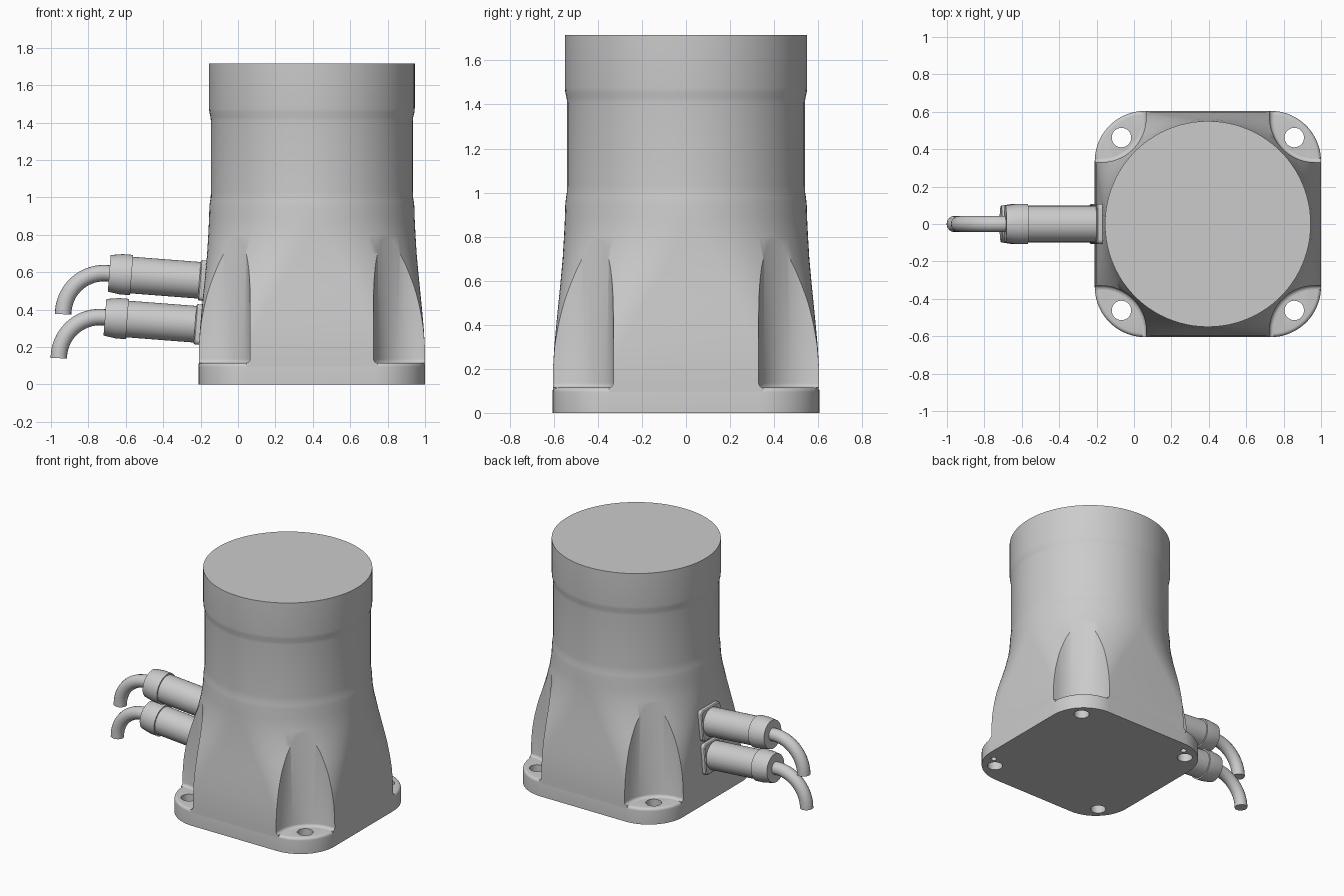
import bpy
import math
from mathutils import Matrix, Vector

if "Cube" in bpy.data.objects:
    bpy.data.objects.remove(bpy.data.objects["Cube"], do_unlink=True)

CX = 0.395          # housing centre
HOLE = 0.462        # bolt hole offset from the housing centre

grey = bpy.data.materials.new("light_grey")
grey.use_nodes = True
grey.diffuse_color = (0.6, 0.6, 0.6, 1)
grey.node_tree.nodes["Principled BSDF"].inputs["Base Color"].default_value = (0.6, 0.6, 0.6, 1)


def rounded_square(w, c, z, n):
    """Ring of half width w with corner radius c (c = w gives a circle)."""
    c = min(c, w * 0.998)
    ring = []
    for q in range(4):
        mid = math.pi / 4 + q * math.pi / 2
        ox = math.copysign(w - c, math.cos(mid))
        oy = math.copysign(w - c, math.sin(mid))
        for i in range(n):
            a = (q + i / (n - 1)) * math.pi / 2
            ring.append((ox + c * math.cos(a), oy + c * math.sin(a), z))
    return ring


def loft(name, sections, matrix, n=20):
    """Skin a stack of (z, half width, corner radius) sections."""
    verts, faces = [], []
    for z, w, c in sections:
        verts += rounded_square(w, c, z, n)
    m = 4 * n
    for s in range(len(sections) - 1):
        for i in range(m):
            j = (i + 1) % m
            faces.append((s * m + i, s * m + j, (s + 1) * m + j, (s + 1) * m + i))
    faces.append(tuple(reversed(range(m))))
    faces.append(tuple(range(len(verts) - m, len(verts))))
    mesh = bpy.data.meshes.new(name)
    mesh.from_pydata(verts, [], faces)
    mesh.materials.append(grey)
    obj = bpy.data.objects.new(name, mesh)
    obj.matrix_world = matrix
    bpy.context.collection.objects.link(obj)
    return obj


def activate(obj):
    bpy.ops.object.select_all(action='DESELECT')
    obj.select_set(True)
    bpy.context.view_layer.objects.active = obj


def smooth(obj):
    activate(obj)
    bpy.ops.object.shade_smooth_by_angle(angle=math.radians(32))


def cut(obj, cutters):
    for cutter in cutters:
        cutter.hide_render = True
        mod = obj.modifiers.new("cut", 'BOOLEAN')
        mod.operation = 'DIFFERENCE'
        mod.solver = 'EXACT'
        mod.object = cutter
        activate(obj)
        bpy.ops.object.modifier_apply(modifier=mod.name)
        bpy.data.objects.remove(cutter, do_unlink=True)


def at(x, y, z=0):
    return Matrix.Translation((x, y, z))


corners = [(sx, sy) for sx in (-1, 1) for sy in (-1, 1)]

# Mounting flange with rounded top edge, bolt holes and two dowel holes
fillet = [(0.095 + 0.02 * math.sin(a), 0.585 + 0.02 * math.cos(a), 0.25 + 0.02 * math.cos(a))
          for a in (i * math.pi / 10 for i in range(6))]
flange = loft("mounting_flange", [(0, 0.605, 0.27)] + fillet, at(CX, 0))
drills = [loft("bolt_cutter", [(-0.1, 0.052, 0.052), (0.3, 0.052, 0.052)],
               at(CX + sx * HOLE, sy * HOLE), 10) for sx, sy in corners]
drills += [loft("dowel_cutter", [(-0.1, 0.02, 0.02), (0.06, 0.02, 0.02)],
                at(CX + x, y), 6) for x, y in ((-0.393, 0.53), (0.53, -0.393))]
cut(flange, drills)
smooth(flange)

# Housing: rounded square foot blending into a stepped cylinder
housing = loft("housing", [
    (0.095, 0.605, 0.27), (0.2, 0.604, 0.28), (0.3, 0.598, 0.30), (0.4, 0.589, 0.34),
    (0.5, 0.579, 0.385), (0.6, 0.569, 0.44), (0.7, 0.56, 0.49), (0.8, 0.554, 0.53),
    (0.88, 0.55, 0.546), (0.95, 0.548, 0.548), (0.975, 0.545, 0.545), (1.0, 0.541, 0.541),
    (1.03, 0.54, 0.54), (1.41, 0.54, 0.54), (1.43, 0.542, 0.542), (1.455, 0.548, 0.548),
    (1.475, 0.55, 0.55), (1.715, 0.55, 0.55)], at(CX, 0), 24)

# Corner pockets above the bolt holes, flared into the flange at the floor
POCKET = 0.33       # inner wall offset from the housing centre
pocket_cutters = []
for sx, sy in corners:
    sections = [(0.0, 0.48, 0.22)]
    sections += [(0.115 + 0.02 * (1 - math.cos(a)), 0.48 + 0.02 * math.sin(a), 0.22 + 0.02 * math.sin(a))
                 for a in (i * math.pi / 8 for i in range(5))]
    sections.append((1.2, 0.5, 0.24))
    pocket_cutters.append(loft("pocket_cutter", sections,
                               at(CX + sx * (POCKET + 0.5), sy * (POCKET + 0.5))))
cut(housing, pocket_cutters)
smooth(housing)

# Two cable connectors on the right side, tilted slightly upward
axis = Vector((-1, 0, 0.077)).normalized()
tilt = axis.to_track_quat('Z', 'Y').to_matrix().to_4x4()
for level, dx, dz in (("upper", 0, 0), ("lower", -0.023, -0.235)):
    base = at(-0.185 + dx, 0, 0.555 + dz) @ tilt
    plate = loft(level + "_connector_plate", [(-0.04, 0.108, 0.025), (0.016, 0.108, 0.025),
                                              (0.022, 0.102, 0.02)], base, 6)
    smooth(plate)
    plug = loft(level + "_connector", [(0, 0.098, 0.098), (0.385, 0.098, 0.098),
                                       (0.385, 0.108, 0.108), (0.44, 0.108, 0.108),
                                       (0.505, 0.098, 0.098)], base, 14)
    smooth(plug)

    # Cable bending down out of the connector
    path = [(-0.66, 0.592)] + [
        (-0.715 - 0.22 * math.sin(a), 0.375 + 0.22 * math.cos(a))
        for a in (i * math.pi / 32 for i in range(17))]
    curve = bpy.data.curves.new(level + "_cable", 'CURVE')
    curve.dimensions = '3D'
    curve.bevel_depth = 0.044
    curve.bevel_resolution = 6
    curve.use_fill_caps = True
    spline = curve.splines.new('POLY')
    spline.points.add(len(path) - 1)
    for p, (x, z) in zip(spline.points, path):
        p.co = (x + dx, 0, z + dz, 1)
    curve.materials.append(grey)
    cable = bpy.data.objects.new(level + "_cable", curve)
    bpy.context.collection.objects.link(cable)
    activate(cable)
    bpy.ops.object.convert(target='MESH')
    smooth(bpy.context.view_layer.objects.active)
